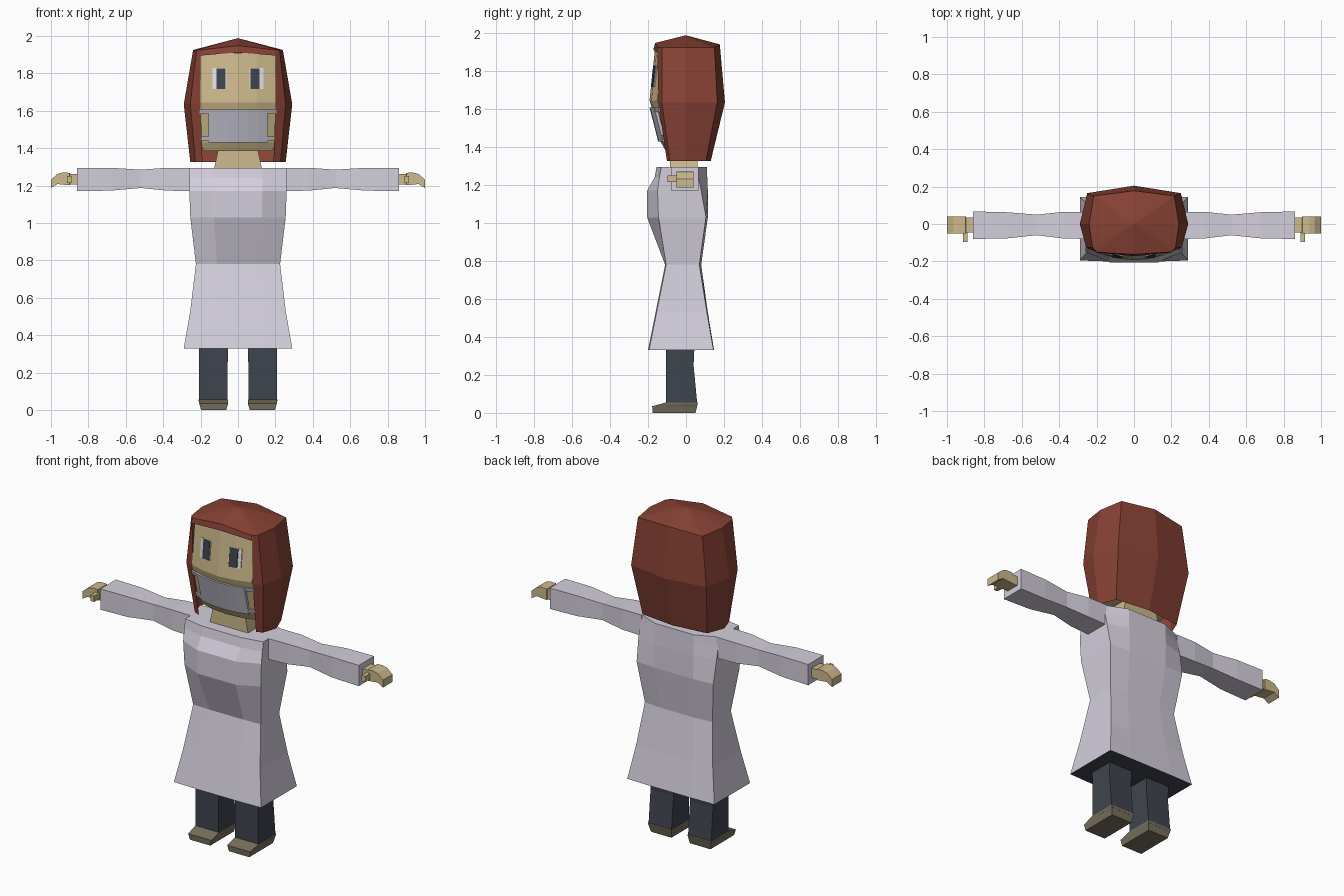
import bpy, bmesh

if "Cube" in bpy.data.objects:
    bpy.data.objects.remove(bpy.data.objects["Cube"])


def material(name, r, g, b):
    m = bpy.data.materials.new(name)
    lin = [((c / 255 + 0.055) / 1.055) ** 2.4 for c in (r, g, b)]
    m.diffuse_color = (*lin, 1)
    m.use_nodes = True
    m.node_tree.nodes["Principled BSDF"].inputs["Base Color"].default_value = m.diffuse_color
    return m


CLOTH = material("coat_white", 212, 207, 220)
HAIR = material("hair_red", 136, 66, 53)
SKIN = material("skin", 205, 186, 140)
DARK = material("trouser_dark", 63, 68, 77)
SHOE = material("shoe_brown", 120, 112, 93)
MASK = material("mask_grey", 194, 193, 206)
WHITE = material("eye_white", 225, 225, 230)


def finish(bm, name, mats):
    bmesh.ops.recalc_face_normals(bm, faces=bm.faces)
    mesh = bpy.data.meshes.new(name)
    bm.to_mesh(mesh)
    bm.free()
    for m in mats:
        mesh.materials.append(m)
    ob = bpy.data.objects.new(name, mesh)
    bpy.context.collection.objects.link(ob)
    return ob


def loft(name, rings, mats, closed=True, caps=True, bottom_mat=0):
    """Skin a list of equal-length point rings."""
    bm = bmesh.new()
    vs = [[bm.verts.new(p) for p in ring] for ring in rings]
    n = len(rings[0])
    for a, b in zip(vs, vs[1:]):
        for i in range(n if closed else n - 1):
            j = (i + 1) % n
            bm.faces.new((a[i], a[j], b[j], b[i]))
    if caps:
        bm.faces.new(vs[0]).material_index = bottom_mat
        bm.faces.new(vs[-1])
    return finish(bm, name, mats)


def rect_z(x0, x1, y0, y1, z):
    return [(x0, y0, z), (x1, y0, z), (x1, y1, z), (x0, y1, z)]


def rect_x(x, y0, y1, z0, z1):
    return [(x, y0, z0), (x, y1, z0), (x, y1, z1), (x, y0, z1)]


def flip(rings, s):
    return [[(s * x, y, z) for x, y, z in r] for r in rings]


# Coat: height, half width, front middle, front corner, back corner, back middle
coat = [(0.33, 0.29, -0.20, -0.195, 0.145, 0.148),
        (0.53, 0.255, -0.16, -0.155, 0.11, 0.115),
        (0.78, 0.225, -0.11, -0.105, 0.07, 0.08),
        (1.03, 0.255, -0.205, -0.145, 0.105, 0.115),
        (1.17, 0.26, -0.205, -0.15, 0.08, 0.115),
        (1.24, 0.26, -0.165, -0.14, 0.065, 0.112),
        (1.295, 0.26, -0.155, -0.13, 0.055, 0.11)]
rings = []
for z, w, fm, fc, bc, bk in coat:
    h = w * 0.5
    rings.append([(-w, fc, z), (-h, fm, z), (h, fm, z), (w, fc, z),
                  (w, bc, z), (h, bk, z), (-h, bk, z), (-w, bc, z)])
loft("coat", rings, [CLOTH, DARK], bottom_mat=1)

# Limbs, mirrored left and right
sleeve = [rect_x(0.25, -0.08, 0.065, 1.17, 1.295),
          rect_x(0.38, -0.077, 0.065, 1.173, 1.295),
          rect_x(0.52, -0.06, 0.05, 1.187, 1.285),
          rect_x(0.68, -0.077, 0.063, 1.173, 1.295),
          rect_x(0.86, -0.08, 0.067, 1.17, 1.295)]
hand = [rect_x(0.85, -0.045, 0.035, 1.205, 1.26),
        rect_x(0.897, -0.045, 0.035, 1.205, 1.262),
        rect_x(0.90, -0.05, 0.04, 1.202, 1.268),
        rect_x(0.935, -0.05, 0.04, 1.205, 1.27),
        rect_x(0.965, -0.05, 0.04, 1.208, 1.262),
        rect_x(1.0, -0.05, 0.04, 1.187, 1.232)]
thumb = [rect_x(0.89, -0.097, -0.04, 1.215, 1.25),
         rect_x(0.915, -0.097, -0.04, 1.215, 1.25)]
leg = [rect_z(0.055, 0.208, -0.105, 0.06, 0.04),
       rect_z(0.055, 0.208, -0.105, 0.04, 0.25),
       rect_z(0.052, 0.21, -0.105, 0.045, 0.36)]
shoe = [[(0.062, -0.175, 0), (0.198, -0.175, 0), (0.198, 0.05, 0), (0.062, 0.05, 0)],
        [(0.053, -0.178, 0.035), (0.207, -0.178, 0.035),
         (0.21, 0.062, 0.05), (0.053, 0.062, 0.05)],
        [(0.053, -0.105, 0.055), (0.21, -0.105, 0.055),
         (0.21, 0.062, 0.055), (0.053, 0.062, 0.055)]]
for side, s in (("left", 1), ("right", -1)):
    for part, shape, mat in (("sleeve", sleeve, CLOTH), ("hand", hand, SKIN),
                             ("thumb", thumb, SKIN), ("leg", leg, DARK),
                             ("shoe", shoe, SHOE)):
        loft(f"{side}_{part}", flip(shape, s), [mat])

# Neck
loft("neck", [rect_z(-0.13, 0.13, -0.085, 0.06, 1.28),
              rect_z(-0.10, 0.10, -0.085, 0.06, 1.42)], [SKIN])

# Face front depth by height, rounded across x
PROFILE = [(1.385, -0.11), (1.43, -0.135), (1.60, -0.178), (1.645, -0.192), (1.91, -0.164)]


def face_y(x, z):
    for (z0, y0), (z1, y1) in zip(PROFILE, PROFILE[1:]):
        if z <= z1 or z1 == PROFILE[-1][0]:
            return y0 + (y1 - y0) * (z - z0) / (z1 - z0) + x * x
    return PROFILE[-1][1]


# Head block
rings = []
for z, _ in PROFILE:
    w = 0.185 if z < 1.4 else 0.2
    xs = [-w, -0.1, 0, 0.1, w]
    rings.append([(x, face_y(x, z), z) for x in xs] + [(w, 0.09, z), (-w, 0.09, z)])
loft("head", rings, [SKIN])


def face_patch(name, x0, x1, z0, z1, mat, lift, cols=1, rows=1):
    """Thin closed plate that follows the face."""
    rings = []
    for r in range(rows + 1):
        z = z0 + (z1 - z0) * r / rows
        xs = [x0 + (x1 - x0) * c / cols for c in range(cols + 1)]
        front = [(x, face_y(x, z) - lift, z) for x in xs]
        back = [(x, face_y(x, z) + 0.004, z) for x in reversed(xs)]
        rings.append(front + back)
    return loft(name, rings, [mat])


# Eyes and face mask
for side, s in (("left", 1), ("right", -1)):
    face_patch(f"{side}_eye_white", s * 0.062, s * 0.136, 1.715, 1.828, WHITE, 0.002)
    face_patch(f"{side}_iris", s * 0.066, s * 0.115, 1.717, 1.826, DARK, 0.005)
    for label, z in (("upper", 1.585), ("lower", 1.44)):
        face_patch(f"{side}_{label}_strap", s * 0.14, s * 0.207, z, z + 0.022, MASK, 0.011)
face_patch("face_mask", -0.157, 0.157, 1.43, 1.607, MASK, 0.012, 6, 3)

# Hair shell: open at the front and underneath, (front, corner, side, back corner, back)
hair = [(1.325, (0.19, -0.10), (0.227, -0.085), (0.255, 0.0), (0.215, 0.105), 0.13),
        (1.635, (0.2, -0.147), (0.255, -0.127), (0.29, 0.0), (0.25, 0.165), 0.205),
        (1.925, (0.2, -0.15), (0.222, -0.125), (0.24, 0.0), (0.215, 0.15), 0.178)]
rings = []
for z, *half, back in hair:
    right = [(x, y, z) for x, y in half]
    left = [(-x, y, z) for x, y in reversed(half)]
    rings.append(right + [(0, back, z + (0.015 if z > 1.9 else 0))] + left)
loft("hair_sides", rings, [HAIR], closed=False, caps=False)

# Hair crown: fan over the top plus the fringe band above the face
bm = bmesh.new()
rim = [bm.verts.new(p) for p in rings[-1]]
front = bm.verts.new((0, -0.162, 1.948))
peak = bm.verts.new((0, 0.0, 1.988))
loop = rim + [front]
for a, b in zip(loop, loop[1:] + loop[:1]):
    bm.faces.new((a, b, peak))
low = [bm.verts.new(p) for p in ((-0.2, -0.152, 1.895), (0, -0.172, 1.912), (0.2, -0.152, 1.895))]
bm.faces.new((rim[-1], front, low[1], low[0]))
bm.faces.new((front, rim[0], low[2], low[1]))
finish(bm, "hair_crown", [HAIR])
